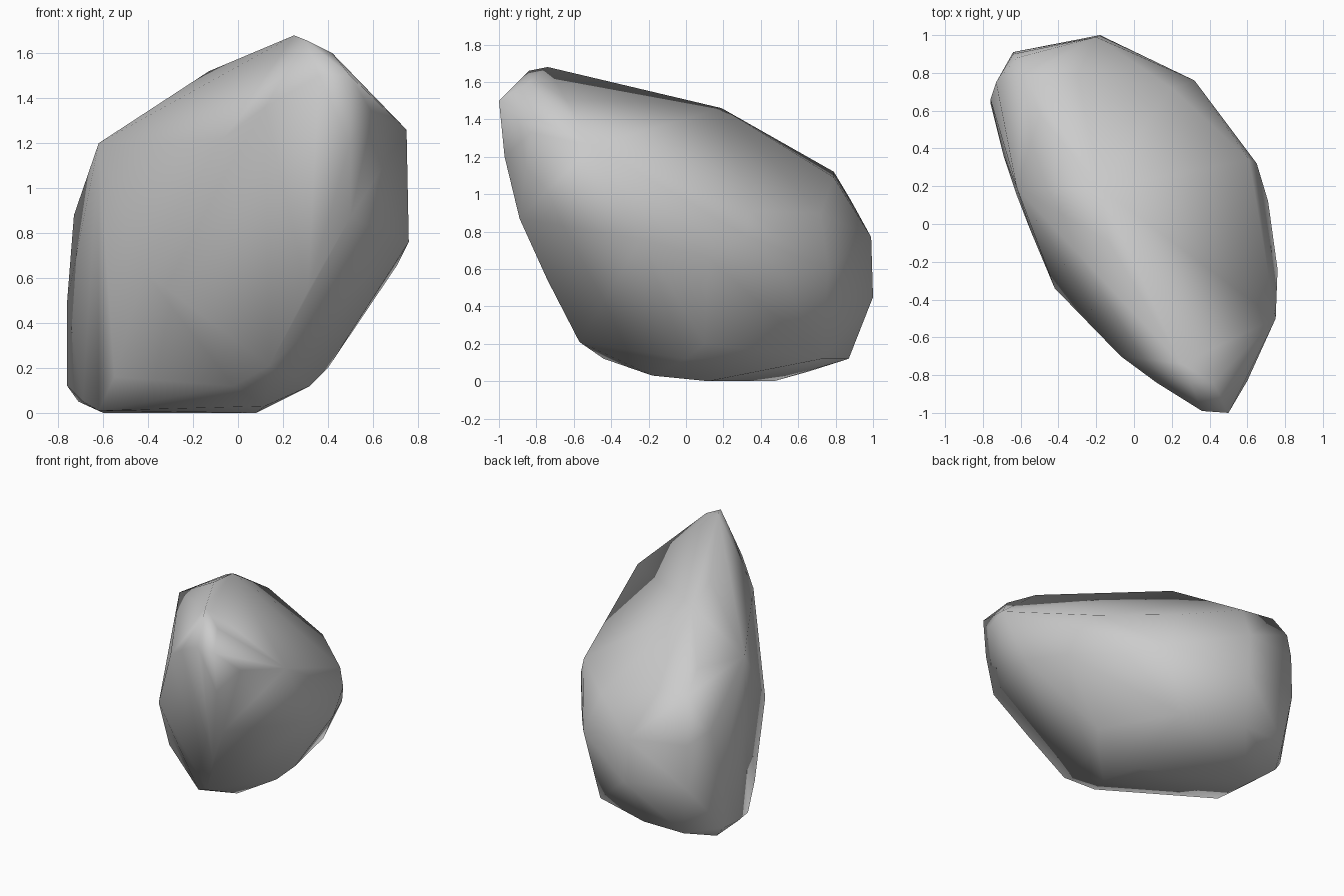
import bpy, bmesh

# Corner points of the boulder, grouped by region; the skin is their hull
base = [(-.62, .15, .01), (-.60, .47, 0), (.08, .12, 0), (.12, -.18, .03),
        (-.02, -.44, .12), (.32, 0, .12), (.40, .10, .20), (.14, -.57, .21),
        (-.71, .65, .05), (-.69, .36, .05), (.20, .73, .12)]
front_left = [(-.55, -.03, .16), (-.42, -.34, .63), (-.76, .64, .12), (-.76, .66, .50),
              (-.73, .75, .88), (-.62, .19, 1.2),
              (-.07, -.70, 1.22), (.12, -.84, 1.36)]
front_tip = [(.31, -.74, .54), (.50, -.89, .87), (.50, -.97, 1.2), (.36, -.99, 1.5),
             (.50, -1, 1.5), (.30, -.84, 1.66), (.42, -.84, 1.6), (.60, -.83, 1.33)]
crest = [(.25, -.74, 1.68), (.08, -.38, 1.59), (-.13, -.10, 1.52),
         (-.18, .19, 1.46), (-.50, .58, 1.22)]
right_side = [(.75, -.50, 1.26), (.76, -.24, .76), (.71, .12, .66),
              (.65, .32, .78), (.61, .34, .91), (.50, .52, .56), (.32, .76, .60)]
back = [(-.59, .87, .12), (-.26, .87, .12), (-.18, 1, .45), (-.20, .99, .77),
        (-.64, .90, .80), (-.64, .91, .48), (-.62, .88, .97), (-.57, .79, 1.12),
        (-.30, .79, 1.09), (.20, .72, .90)]

# Boulder body
bm = bmesh.new()
for p in base + front_left + front_tip + crest + right_side + back:
    bm.verts.new(p)
bmesh.ops.convex_hull(bm, input=bm.verts)
loose = [v for v in bm.verts if not v.link_faces]
bmesh.ops.delete(bm, geom=loose, context='VERTS')
bmesh.ops.recalc_face_normals(bm, faces=bm.faces)

# Smooth shading over the faceted skin
for f in bm.faces:
    f.smooth = True
mesh = bpy.data.meshes.new("boulder")
bm.to_mesh(mesh)
bm.free()
boulder = bpy.data.objects.new("boulder", mesh)
bpy.context.collection.objects.link(boulder)
